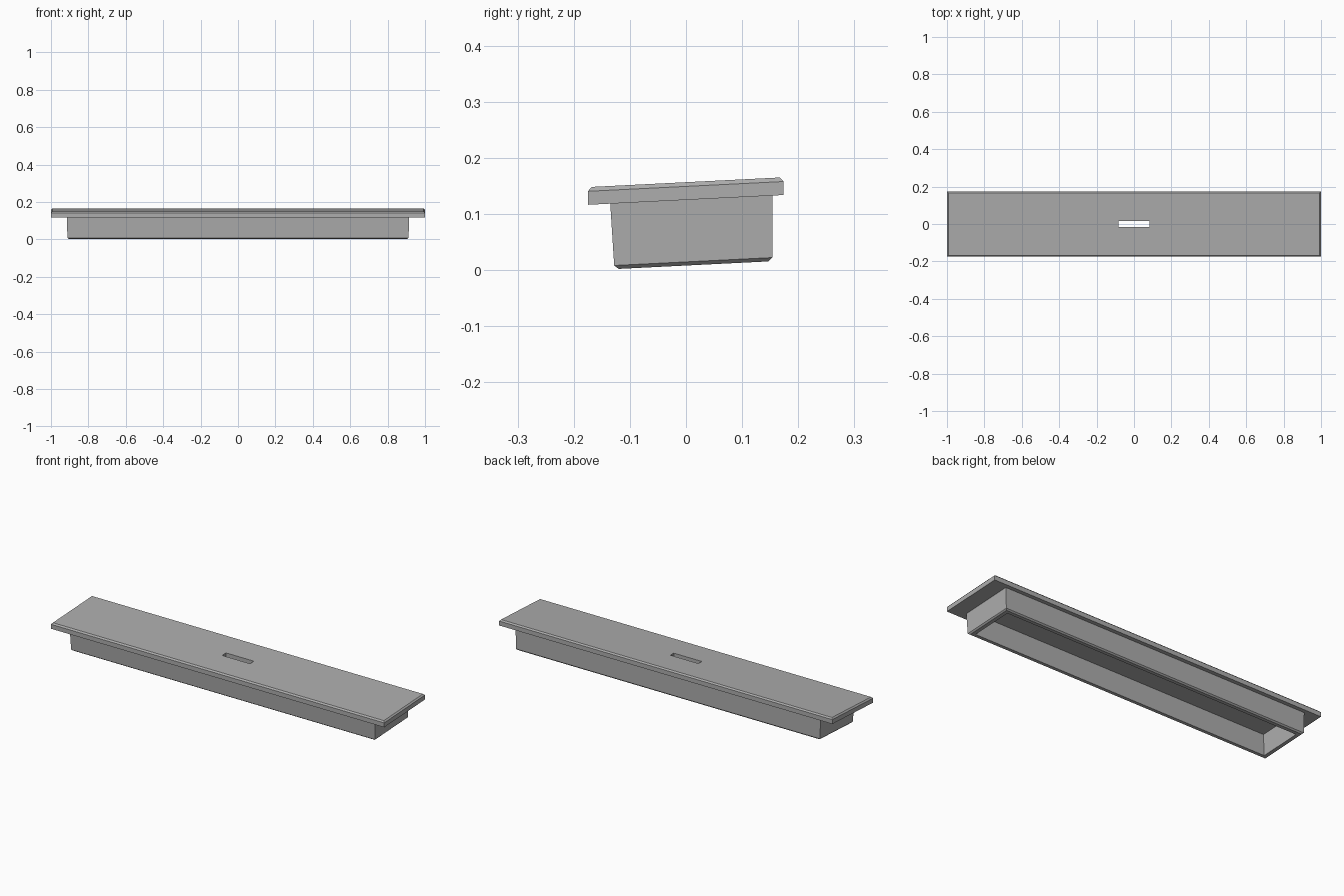
import bpy
import bmesh

cube = bpy.data.objects.get("Cube")
if cube:
    bpy.data.objects.remove(cube, do_unlink=True)

SLOPE = 0.05      # the whole piece rises gently towards the back

grey = bpy.data.materials.new("plain grey")
grey.use_nodes = True
colour = (0.42, 0.42, 0.42, 1)
grey.diffuse_color = colour
grey.node_tree.nodes["Principled BSDF"].inputs["Base Color"].default_value = colour


def rect_loft(name, rings, closed):
    """Join rectangular rings (half width, front y, back y, height) in order."""
    bm = bmesh.new()
    loops = []
    for hx, y0, y1, z in rings:
        corners = ((-hx, y0), (hx, y0), (hx, y1), (-hx, y1))
        loops.append([bm.verts.new((x, y, z + SLOPE * y)) for x, y in corners])
    pairs = list(zip(loops, loops[1:]))
    if closed:
        pairs.append((loops[-1], loops[0]))
    for a, b in pairs:
        for i in range(4):
            j = (i + 1) % 4
            bm.faces.new((a[j], a[i], b[i], b[j]))
    bmesh.ops.recalc_face_normals(bm, faces=bm.faces[:])
    mesh = bpy.data.meshes.new(name)
    bm.to_mesh(mesh)
    bm.free()
    mesh.materials.append(grey)
    obj = bpy.data.objects.new(name, mesh)
    bpy.context.collection.objects.link(obj)
    return obj


# Overhanging lid with a bevelled top edge and a slot through the middle
under, shoulder, top = 0.125, 0.149, 0.1565
slot = (0.084, -0.016, 0.016)
rect_loft("lid", [
    (*slot, top),
    (0.993, -0.168, 0.167, top),
    (1.0, -0.175, 0.174, shoulder),
    (1.0, -0.175, 0.174, under),
    (*slot, under),
], closed=True)

# Hollow skirt, open at the bottom, with a bevelled lower edge
rect_loft("skirt", [
    (0.915, -0.135, 0.154, under),
    (0.912, -0.128, 0.154, 0.0145),
    (0.905, -0.12, 0.147, 0.008),
    (0.885, -0.103, 0.129, 0.008),
    (0.885, -0.109, 0.129, under),
], closed=True)
